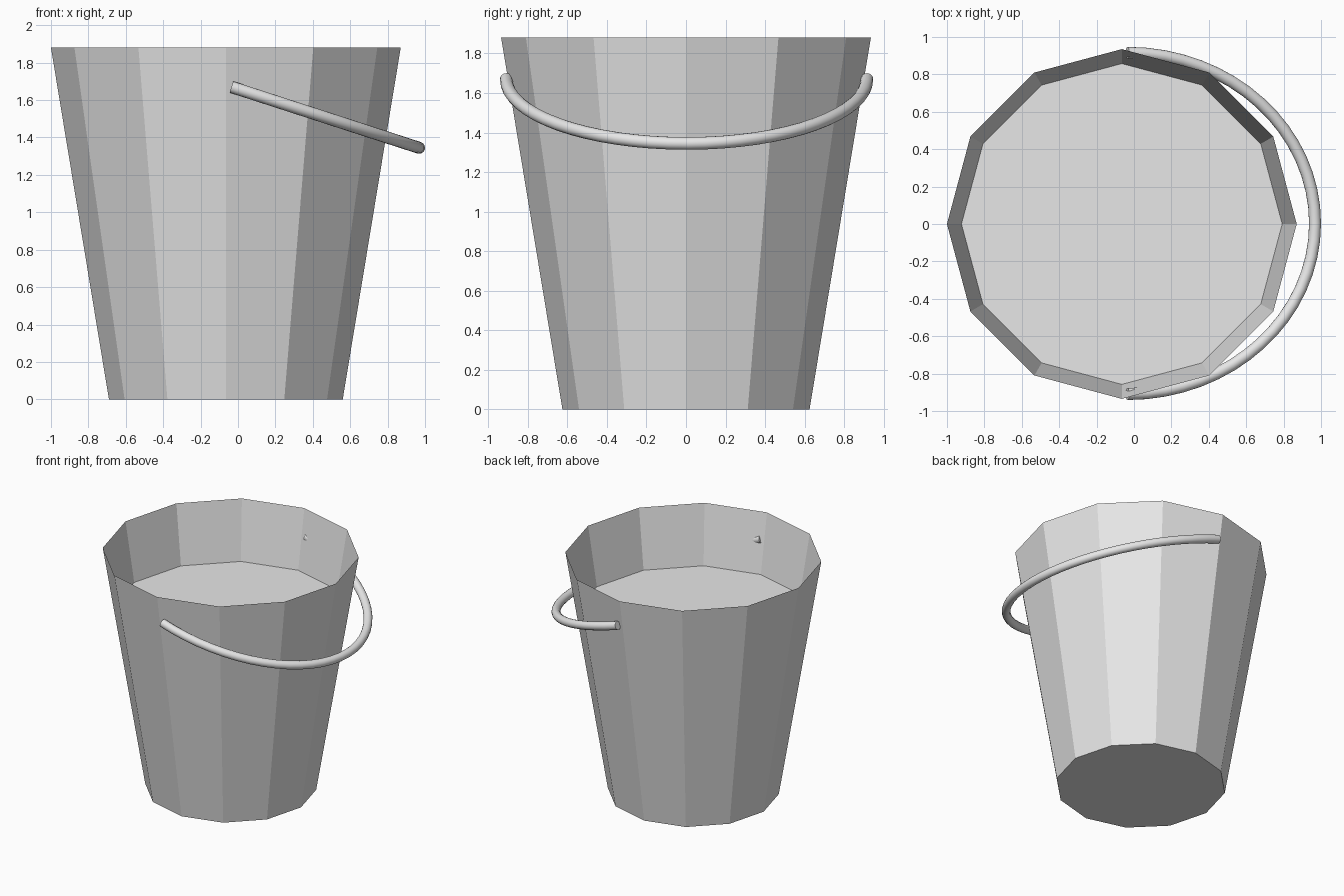
import bpy, bmesh, math
from mathutils import Vector

cube = bpy.data.objects.get("Cube")
if cube:
    bpy.data.objects.remove(cube, do_unlink=True)

SIDES = 12
HEIGHT = 1.88
R_BOTTOM, R_TOP = 0.625, 0.935
CENTRE_X = -0.065
FILL_Z = 1.41


def make_material(name, grey):
    mat = bpy.data.materials.new(name)
    mat.use_nodes = True
    colour = (grey, grey, grey, 1)
    mat.diffuse_color = colour
    mat.node_tree.nodes["Principled BSDF"].inputs["Base Color"].default_value = colour
    return mat


grey = make_material("plain grey", 0.8)


def add_object(name, bm):
    mesh = bpy.data.meshes.new(name)
    bm.to_mesh(mesh)
    bm.free()
    mesh.materials.append(grey)
    obj = bpy.data.objects.new(name, mesh)
    bpy.context.collection.objects.link(obj)
    return obj


def ring(bm, radius, z):
    angles = [2 * math.pi * i / SIDES for i in range(SIDES)]
    return [bm.verts.new((CENTRE_X + radius * math.cos(a), radius * math.sin(a), z))
            for a in angles]


# Tapered thin wall with a closed base
bm = bmesh.new()
low, high = ring(bm, R_BOTTOM, 0), ring(bm, R_TOP, HEIGHT)
bm.faces.new(low[::-1])
for i in range(SIDES):
    j = (i + 1) % SIDES
    bm.faces.new((low[i], low[j], high[j], high[i]))
add_object("bucket_wall", bm)

# Flat surface of the contents
bm = bmesh.new()
bm.faces.new(ring(bm, R_BOTTOM + (R_TOP - R_BOTTOM) * FILL_Z / HEIGHT, FILL_Z))
add_object("contents_surface", bm)

# Round handle: half an ellipse hanging down to the left side
STEPS, TUBE_SIDES, TUBE_R = 32, 16, 0.032
pivot = Vector((-0.035, 0.003, 1.67))
reach = Vector((1.003, 0, -0.325))
side = Vector((0, 0.912, 0))
normal = reach.cross(side).normalized()
bm = bmesh.new()
rings = []
for i in range(STEPS + 1):
    t = math.pi * (i / STEPS - 0.5)
    point = pivot + reach * math.cos(t) + side * math.sin(t)
    tangent = (side * math.cos(t) - reach * math.sin(t)).normalized()
    across = tangent.cross(normal)
    rings.append([bm.verts.new(point + TUBE_R * (across * math.cos(a) + normal * math.sin(a)))
                  for a in (2 * math.pi * k / TUBE_SIDES for k in range(TUBE_SIDES))])
for a, b in zip(rings, rings[1:]):
    for k in range(TUBE_SIDES):
        n = (k + 1) % TUBE_SIDES
        bm.faces.new((a[k], a[n], b[n], b[k]))
bm.faces.new(rings[0])
bm.faces.new(rings[-1])
bmesh.ops.recalc_face_normals(bm, faces=bm.faces)
handle = add_object("handle", bm)
bpy.ops.object.select_all(action="DESELECT")
handle.select_set(True)
bpy.context.view_layer.objects.active = handle
bpy.ops.object.shade_smooth_by_angle(angle=math.radians(40))
